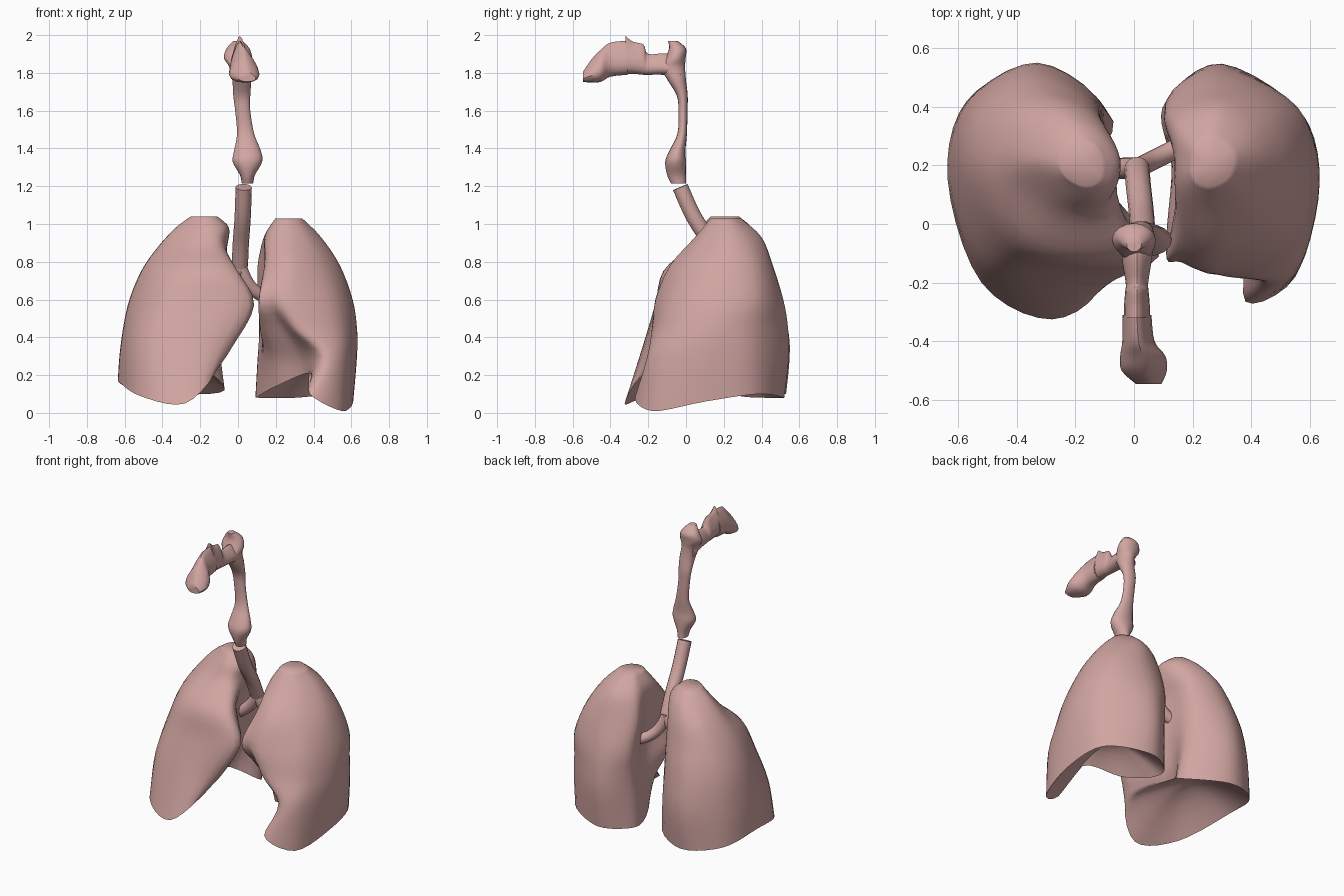
import bpy, bmesh, math
from mathutils import Vector

if "Cube" in bpy.data.objects:
    bpy.data.objects.remove(bpy.data.objects["Cube"])

tissue = bpy.data.materials.new("tissue")
tissue.diffuse_color = (0.64, 0.38, 0.36, 1)
tissue.use_nodes = True
tissue.node_tree.nodes["Principled BSDF"].inputs["Base Color"].default_value = tissue.diffuse_color


def smooth_points(pts, n, closed):
    """Catmull-Rom interpolation with n steps per span."""
    count, out = len(pts), []
    get = lambda i: pts[i % count] if closed else pts[max(0, min(count - 1, i))]
    for i in range(count if closed else count - 1):
        a, b, c, d = (get(i + k) for k in (-1, 0, 1, 2))
        for s in range(n):
            t = s / n
            out.append(b + 0.5 * t * ((c - a) + t * ((2*a - 5*b + 4*c - d) + t * (3*b - a - 3*c + d))))
    if not closed:
        out.append(pts[-1].copy())
    return out


def loft(name, rings, angle=42):
    """Skin a list of equal rings and close both ends."""
    bm = bmesh.new()
    rows = [[bm.verts.new(p) for p in r] for r in rings]
    n = len(rows[0])
    for a, b in zip(rows, rows[1:]):
        for i in range(n):
            j = (i + 1) % n
            bm.faces.new((a[i], a[j], b[j], b[i]))
    for row in (rows[0], rows[-1]):
        c = bm.verts.new(sum((v.co for v in row), Vector()) / n)
        for i in range(n):
            bm.faces.new((row[i], row[(i + 1) % n], c))
    bmesh.ops.recalc_face_normals(bm, faces=bm.faces)
    me = bpy.data.meshes.new(name)
    bm.to_mesh(me)
    bm.free()
    ob = bpy.data.objects.new(name, me)
    bpy.context.collection.objects.link(ob)
    me.materials.append(tissue)
    bpy.ops.object.select_all(action='DESELECT')
    ob.select_set(True)
    bpy.context.view_layer.objects.active = ob
    bpy.ops.object.shade_smooth_by_angle(angle=math.radians(angle))


def lung(name, rim_z, levels, dome_centre):
    """Loft outline levels upward and add a hollow dome below the rim."""
    rows = []
    for k, (z, xy) in enumerate(levels):
        rows.append([Vector((x, y, rim_z[i] if k == 0 else z)) for i, (x, y) in enumerate(xy)])
    columns = [smooth_points(list(c), 4, False) for c in zip(*rows)]
    rings = [smooth_points(list(r), 5, True) for r in zip(*columns)]
    c = Vector(dome_centre)
    dome = []
    for t in (0.12, 0.3, 0.5, 0.7, 0.9):
        ring = []
        for p in rings[0]:
            q = p.lerp(c, t)
            q.z = p.z + (c.z - p.z) * math.sin(t * math.pi / 2)
            ring.append(q)
        dome.insert(0, ring)
    loft(name, dome + rings, 65)


# Outlines run: side, back-side, back, back-middle, middle, front-middle, front, front-side
lung("right_lung", (.17, .13, .10, .12, .26, .23, .05, .09), (
    (.15, ((-.635, .15), (-.57, .42), (-.33, .53), (-.07, .35), (-.20, .13), (-.11, -.19), (-.28, -.325), (-.52, -.20))),
    (.35, ((-.62, .15), (-.565, .41), (-.33, .55), (-.10, .39), (-.16, .14), (-.03, -.15), (-.25, -.23), (-.51, -.15))),
    (.57, ((-.58, .17), (-.53, .40), (-.33, .515), (-.12, .40), (-.10, .14), (.085, -.11), (-.20, -.165), (-.45, -.10))),
    (.75, ((-.51, .18), (-.46, .38), (-.30, .46), (-.12, .38), (-.10, .16), (.0, -.07), (-.18, -.12), (-.39, -.05))),
    (.88, ((-.42, .20), (-.38, .36), (-.26, .415), (-.12, .36), (-.06, .22), (-.08, .06), (-.17, .02), (-.31, .06))),
    (.98, ((-.33, .21), (-.29, .31), (-.21, .35), (-.11, .31), (-.05, .22), (-.07, .12), (-.15, .08), (-.25, .12))),
    (1.04, ((-.25, .21), (-.23, .26), (-.18, .28), (-.13, .26), (-.11, .21), (-.12, .15), (-.17, .13), (-.23, .16))),
), (-.34, .12, .30))

# This side has one extra outline point for the heart hollow, before the front point
lung("left_lung", (.06, .10, .08, .08, .09, .14, .21, .10, .01), (
    (.10, ((.61, .10), (.56, .38), (.30, .52), (.11, .42), (.11, .28), (.20, .11), (.38, -.03), (.38, -.265), (.55, -.18))),
    (.30, ((.63, .13), (.57, .38), (.30, .545), (.12, .43), (.12, .27), (.17, .08), (.34, -.03), (.45, -.20), (.57, -.13))),
    (.45, ((.63, .15), (.56, .39), (.30, .54), (.12, .43), (.14, .22), (.12, -.01), (.24, -.07), (.32, -.18), (.54, -.10))),
    (.60, ((.605, .17), (.55, .40), (.30, .515), (.11, .42), (.17, .17), (.11, -.10), (.16, -.13), (.28, -.16), (.51, -.06))),
    (.78, ((.54, .20), (.485, .38), (.30, .46), (.11, .38), (.15, .20), (.14, .02), (.19, -.06), (.30, -.08), (.46, .02))),
    (.93, ((.44, .22), (.40, .33), (.28, .40), (.15, .34), (.14, .22), (.15, .12), (.20, .06), (.28, .05), (.38, .10))),
    (1.03, ((.34, .22), (.32, .26), (.26, .29), (.21, .26), (.20, .21), (.20, .17), (.22, .14), (.27, .13), (.32, .16))),
), (.38, .21, .27))


def airway(name, sections, along='z', taper=0.0, steps=4):
    """Loft ellipses (x, y, z, half width, half depth) standing across z or y."""
    rows = []
    for x, y, z, rx, rd in sections:
        ring = []
        for i in range(16):
            a = 2 * math.pi * i / 16
            ca, sa = math.cos(a), math.sin(a)
            w = rx * ca * (1 - taper * sa)
            ring.append(Vector((x + w, y + rd * sa, z)) if along == 'z' else Vector((x + w, y, z + rd * sa)))
        rows.append(ring)
    columns = [smooth_points(list(c), steps, False) for c in zip(*rows)]
    loft(name, list(zip(*columns)))


def tube(name, path, radius):
    """Round tube along a smoothed path."""
    pts = smooth_points([Vector(p) for p in path], 4, False)
    rings = []
    for i, p in enumerate(pts):
        d = pts[min(i + 1, len(pts) - 1)] - pts[max(i - 1, 0)]
        u = d.cross(Vector((0, 1, 0.3))).normalized()
        v = d.cross(u).normalized()
        rings.append([p + radius * (u * math.cos(a) + v * math.sin(a))
                      for a in (2 * math.pi * k / 14 for k in range(14))])
    loft(name, rings)


# Windpipe and its two branches
tube("windpipe", ((.03, -.03, 1.195), (.025, .04, 1.04), (.015, .13, .90), (.01, .19, .78)), .043)
tube("left_bronchus", ((.01, .19, .78), (.05, .21, .69), (.11, .24, .63), (.19, .28, .60)), .034)
tube("right_bronchus", ((.01, .19, .78), (-.03, .19, .71), (-.09, .19, .65), (-.16, .20, .61)), .036)

# Voice box, throat and the knob at its upper end
airway("throat", (
    (.05, -.04, 1.215, .03, .04), (.05, -.05, 1.26, .04, .05), (.05, -.055, 1.33, .078, .055),
    (.05, -.045, 1.39, .07, .042), (.04, -.02, 1.48, .045, .025), (.025, -.016, 1.60, .04, .024),
    (.02, -.020, 1.68, .045, .029), (.02, -.048, 1.76, .05, .048), (.01, -.07, 1.83, .055, .065),
    (0, -.055, 1.88, .075, .053), (0, -.045, 1.93, .06, .045), (0, -.07, 1.97, .025, .025)))

# Nasal passage with its raised step, then the nose
airway("nasal_passage", (
    (.01, -.03, 1.81, .045, .045), (.01, -.10, 1.845, .048, .057), (.01, -.20, 1.845, .035, .055),
    (.01, -.225, 1.87, .036, .08), (.01, -.28, 1.88, .04, .085), (.01, -.32, 1.895, .04, .10)),
    along='y', taper=.5)
airway("nose", (
    (.01, -.31, 1.88, .045, .09), (.015, -.40, 1.87, .05, .09), (.03, -.45, 1.838, .07, .085),
    (.035, -.50, 1.81, .07, .062), (.05, -.545, 1.78, .04, .027)),
    along='y', taper=.5)
